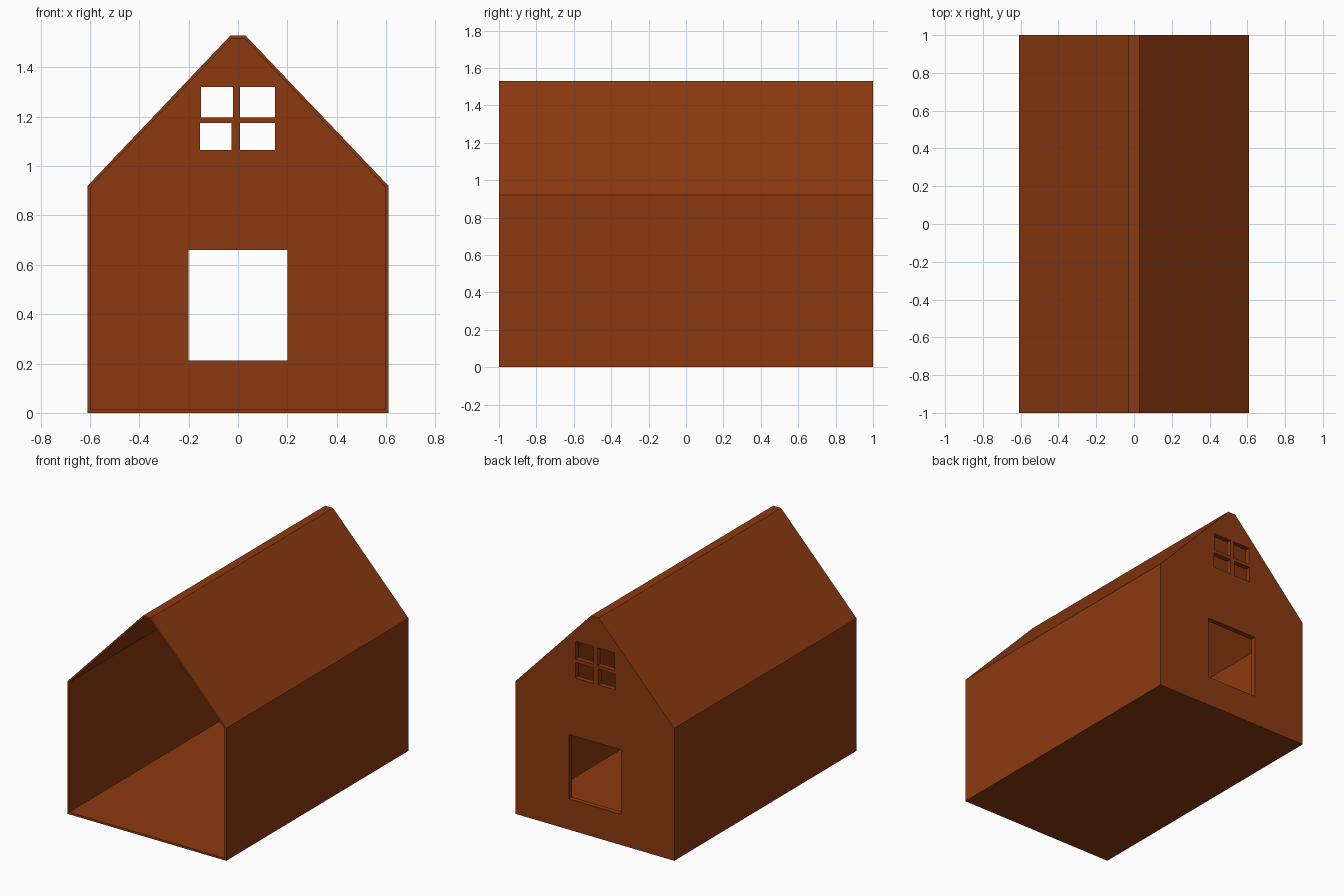
import bpy, bmesh

if "Cube" in bpy.data.objects:
    bpy.data.objects.remove(bpy.data.objects["Cube"])

brown = bpy.data.materials.new("reddish_brown")
brown.diffuse_color = (0.262, 0.042, 0.005, 1)
brown.use_nodes = True
brown.node_tree.nodes["Principled BSDF"].inputs["Base Color"].default_value = brown.diffuse_color


def prism(name, profile, y0, y1):
    """Extrude an (x, z) outline along y into a closed solid."""
    bm = bmesh.new()
    face = bm.faces.new([bm.verts.new((x, y0, z)) for x, z in profile])
    new = bmesh.ops.extrude_face_region(bm, geom=[face])["geom"]
    verts = [v for v in new if isinstance(v, bmesh.types.BMVert)]
    bmesh.ops.translate(bm, verts=verts, vec=(0, y1 - y0, 0))
    bmesh.ops.recalc_face_normals(bm, faces=bm.faces)
    mesh = bpy.data.meshes.new(name)
    bm.to_mesh(mesh)
    bm.free()
    mesh.materials.append(brown)
    ob = bpy.data.objects.new(name, mesh)
    bpy.context.collection.objects.link(ob)
    return ob


def gable(wall, floor, eave, ridge, top):
    """House outline, mirrored across x = 0."""
    half = [(wall, floor), (wall, eave), (ridge, top)]
    return half + [(-x, z) for x, z in reversed(half)]


def rect(x0, x1, z0, z1):
    return [(x0, z0), (x1, z0), (x1, z1), (x0, z1)]


# Solid house body
house = prism("house_shell", gable(0.61, 0, 0.92, 0.03, 1.53), -1, 1)

# Hollow interior, open at the front, closed by the back wall
cutters = [prism("interior_cutter", gable(0.598, 0.014, 0.915, 0.025, 1.518), -1.1, 0.965)]

# Large opening and four attic window panes in the back wall
openings = [(-0.2, 0.2, 0.213, 0.66),
            (-0.15, -0.021, 1.198, 1.32), (0.009, 0.149, 1.198, 1.32),
            (-0.153, -0.026, 1.065, 1.174), (0.009, 0.15, 1.065, 1.174)]
for o in openings:
    cutters.append(prism("opening_cutter", rect(*o), 0.9, 1.1))

for c in cutters:
    c.hide_render = True
    mod = house.modifiers.new(c.name, "BOOLEAN")
    mod.operation = "DIFFERENCE"
    mod.solver = "EXACT"
    mod.object = c

# Bake the cuts and discard the cutters
bpy.context.view_layer.update()
deps = bpy.context.evaluated_depsgraph_get()
baked = bpy.data.meshes.new_from_object(house.evaluated_get(deps))
house.modifiers.clear()
house.data = baked
for c in cutters:
    bpy.data.objects.remove(c)
